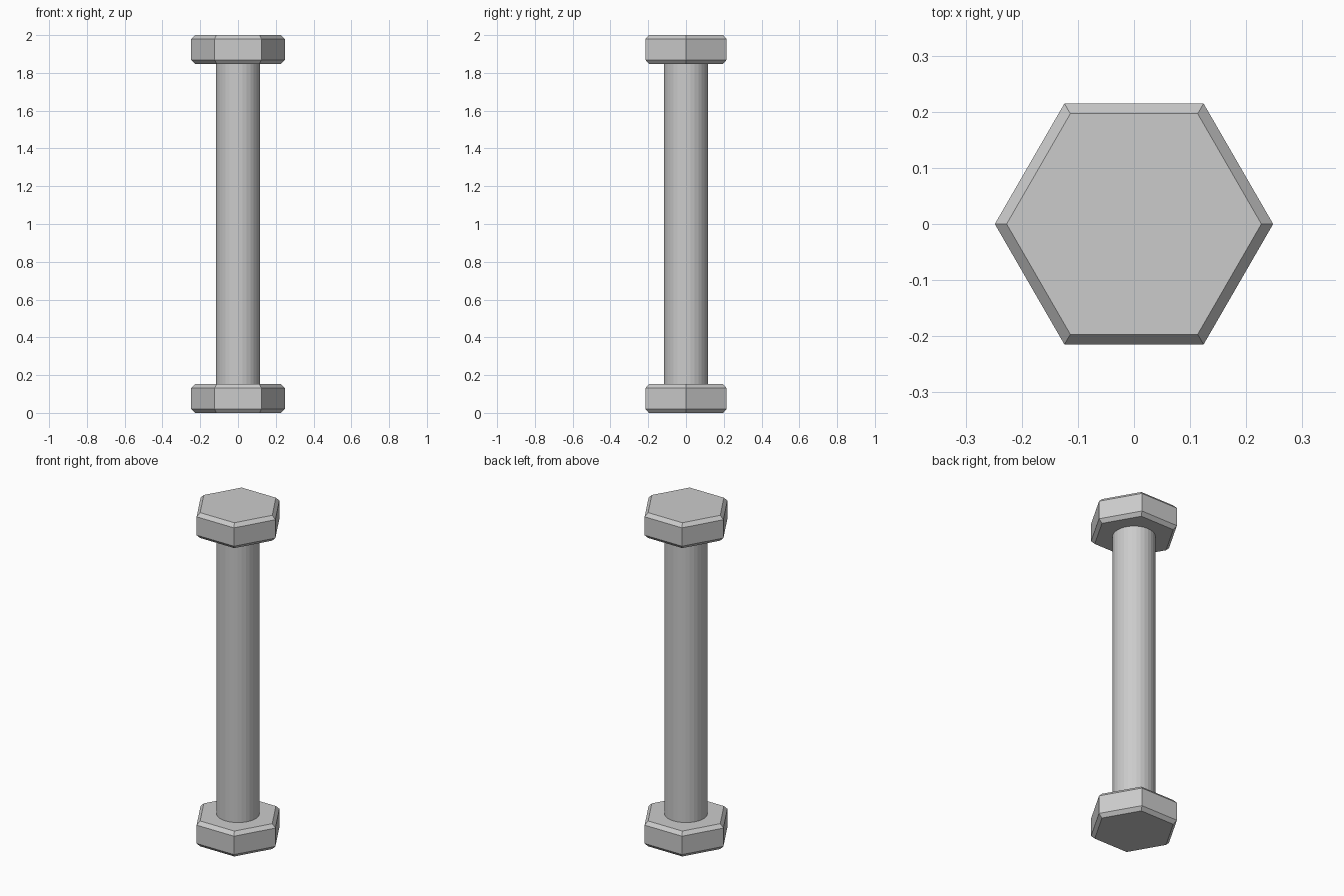
import bpy
import bmesh
from math import cos, sin, tau

cube = bpy.data.objects.get("Cube")
if cube:
    bpy.data.objects.remove(cube, do_unlink=True)

# Plain grey metal shared by every part
steel = bpy.data.materials.new("grey_steel")
steel.use_nodes = True
grey = (0.6, 0.6, 0.6, 1)
steel.diffuse_color = grey
steel.node_tree.nodes["Principled BSDF"].inputs["Base Color"].default_value = grey


def lathe(name, sides, profile):
    """Stack regular polygons given as (radius, z) from bottom to top."""
    bm = bmesh.new()
    rings = [[bm.verts.new((r * cos(tau * i / sides), r * sin(tau * i / sides), z))
              for i in range(sides)] for r, z in profile]
    bm.faces.new(rings[0][::-1])
    bm.faces.new(rings[-1])
    for low, high in zip(rings, rings[1:]):
        for i in range(sides):
            j = (i + 1) % sides
            bm.faces.new((low[i], low[j], high[j], high[i]))
    mesh = bpy.data.meshes.new(name)
    bm.to_mesh(mesh)
    bm.free()
    mesh.materials.append(steel)
    obj = bpy.data.objects.new(name, mesh)
    bpy.context.collection.objects.link(obj)
    return obj


RADIUS, HEIGHT, CHAMFER = 0.248, 0.152, 0.021


def hex_head(name, base):
    """Hexagonal head, chamfered on its upper and lower rims."""
    top = base + HEIGHT
    lathe(name, 6, [(RADIUS - CHAMFER, base), (RADIUS, base + CHAMFER),
                    (RADIUS, top - CHAMFER), (RADIUS - CHAMFER, top)])


# Shaft between a nut below and a matching head above
hex_head("bottom_nut", 0)
hex_head("top_head", 2 - HEIGHT)
lathe("shaft", 32, [(0.117, HEIGHT / 2), (0.117, 2 - HEIGHT / 2)])
